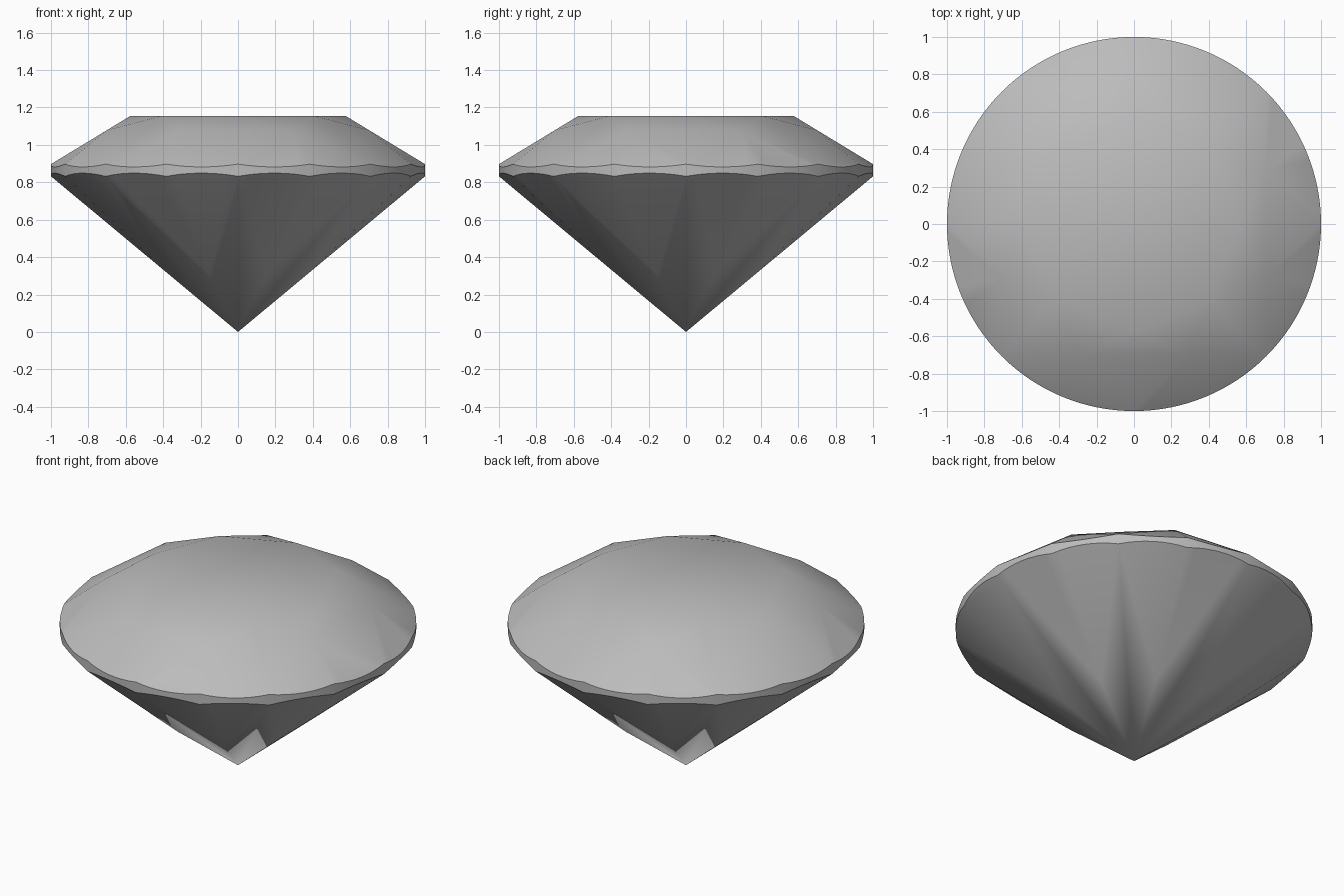
import bpy, bmesh
from math import cos, sin, pi
from mathutils import Vector

if "Cube" in bpy.data.objects:
    bpy.data.objects.remove(bpy.data.objects["Cube"], do_unlink=True)

STEP = pi / 8                      # angle between neighbouring girdle points
TABLE_R, TABLE_Z = 0.575, 1.155    # flat top
CROWN_Z, PAV_Z = 0.897, 0.832      # girdle points, upper and lower
STAR_R, LOWER_R = 0.76, 0.40       # side corners of the kite facets


def polar(r, step, z):
    return Vector((r * cos(step * STEP), r * sin(step * STEP), z))


def cut(bm, a, b, c):
    """Cut away everything outside the plane through three points and cap it."""
    normal = (b - a).cross(c - a).normalized()
    if normal.dot(Vector((0, 0, 0.8)) - a) > 0:
        normal.negate()
    bmesh.ops.bisect_plane(bm, geom=bm.verts[:] + bm.edges[:] + bm.faces[:],
                           dist=1e-5, plane_co=a, plane_no=normal, clear_outer=True)
    rim = [e for e in bm.edges if e.is_boundary]
    if rim:
        bmesh.ops.edgeloop_fill(bm, edges=rim)
    bmesh.ops.remove_doubles(bm, verts=bm.verts[:], dist=1e-4)


# Heights of the kite side corners, on the kite planes
crown_slope = (TABLE_Z - CROWN_Z) / (1 - TABLE_R)
star_z = TABLE_Z - crown_slope * (STAR_R * cos(STEP) - TABLE_R)
lower_z = PAV_Z * LOWER_R * cos(STEP)
culet = Vector((0, 0, 0))

# Round blank
bm = bmesh.new()
bmesh.ops.create_cone(bm, cap_ends=True, segments=128, radius1=1, radius2=1, depth=TABLE_Z + 0.1)
bmesh.ops.translate(bm, verts=bm.verts[:], vec=(0, 0, (TABLE_Z - 0.1) / 2))

# Kite facets of crown and pavilion
for k in range(0, 16, 2):
    cut(bm, polar(1, k, CROWN_Z), polar(STAR_R, k - 1, star_z), polar(STAR_R, k + 1, star_z))
    cut(bm, culet, polar(LOWER_R, k - 1, lower_z), polar(LOWER_R, k + 1, lower_z))

# Paired facets along the girdle
for k in range(16):
    odd = k if k % 2 else k + 1
    cut(bm, polar(1, k, CROWN_Z), polar(1, k + 1, CROWN_Z), polar(STAR_R, odd, star_z))
    cut(bm, polar(1, k, PAV_Z), polar(1, k + 1, PAV_Z), polar(LOWER_R, odd, lower_z))

# Star facets around the table
for k in range(0, 16, 2):
    cut(bm, polar(TABLE_R, k, TABLE_Z), polar(TABLE_R, k + 2, TABLE_Z), polar(STAR_R, k + 1, star_z))

bmesh.ops.recalc_face_normals(bm, faces=bm.faces[:])
mesh = bpy.data.meshes.new("cut_gem")
bm.to_mesh(mesh)
bm.free()
gem = bpy.data.objects.new("cut_gem", mesh)
bpy.context.collection.objects.link(gem)

# Plain grey stone
grey = bpy.data.materials.new("stone_grey")
grey.use_nodes = True
colour = (0.5, 0.5, 0.5, 1)
grey.diffuse_color = colour
grey.node_tree.nodes["Principled BSDF"].inputs["Base Color"].default_value = colour
mesh.materials.append(grey)

# Smooth facets with a crisp girdle
bpy.context.view_layer.objects.active = gem
gem.select_set(True)
bpy.ops.object.shade_smooth_by_angle(angle=pi / 6)
